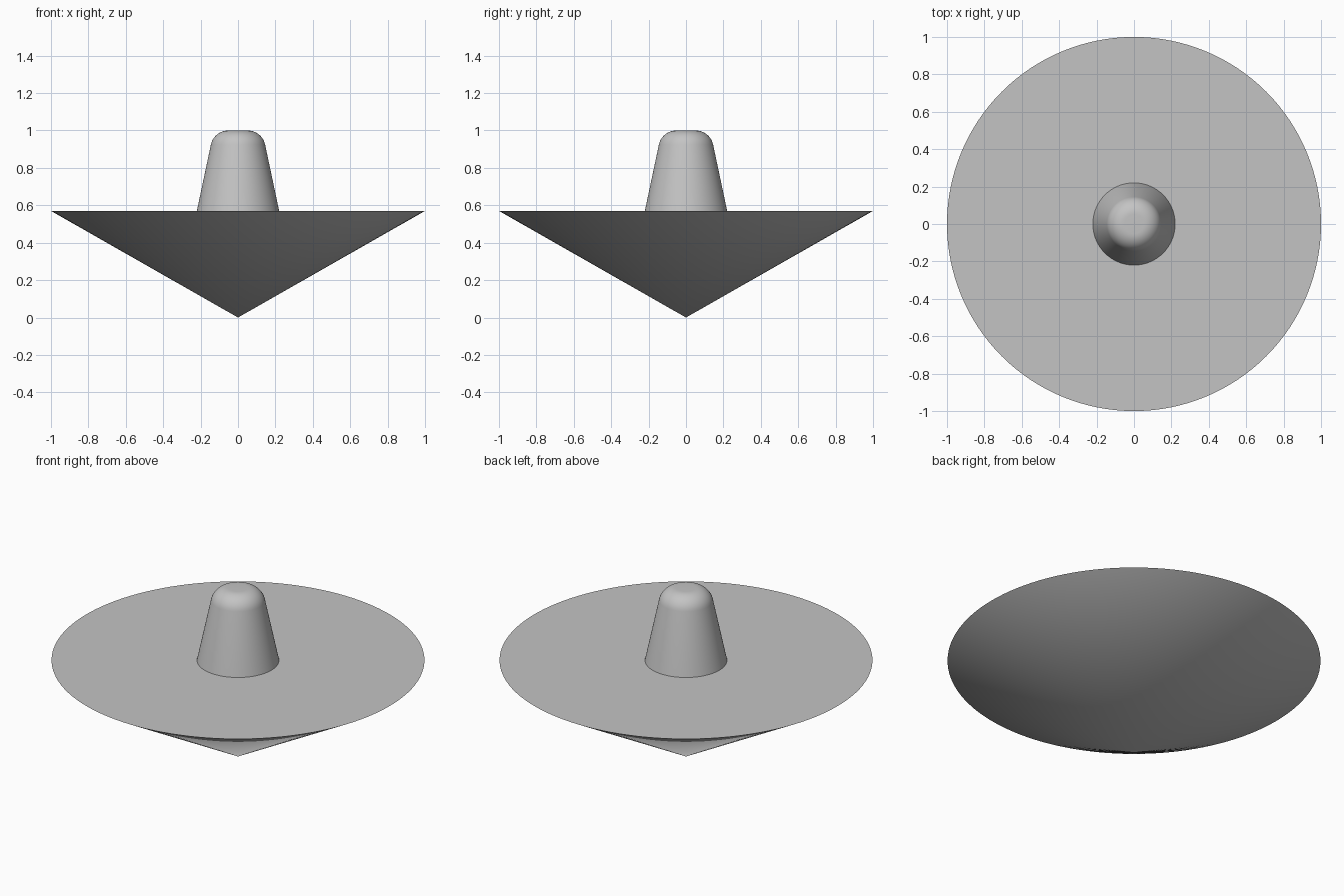
import bpy, bmesh
from math import sin, cos, pi, radians

default = bpy.data.objects.get("Cube")
if default:
    bpy.data.objects.remove(default, do_unlink=True)

SEGMENTS = 128
DECK_Z = 0.57

# Single grey material
grey = bpy.data.materials.new("plain_grey")
grey.use_nodes = True
colour = (0.55, 0.55, 0.55, 1)
grey.diffuse_color = colour
grey.node_tree.nodes["Principled BSDF"].inputs["Base Color"].default_value = colour


def revolve(name, profile):
    """Turn a (radius, height) profile around the z axis."""
    bm = bmesh.new()
    verts = [bm.verts.new((r, 0, z)) for r, z in profile]
    edges = [bm.edges.new(pair) for pair in zip(verts, verts[1:])]
    bmesh.ops.spin(bm, geom=verts + edges, cent=(0, 0, 0), axis=(0, 0, 1),
                   angle=2 * pi, steps=SEGMENTS, use_merge=True)
    bmesh.ops.remove_doubles(bm, verts=bm.verts, dist=0.0001)
    bmesh.ops.recalc_face_normals(bm, faces=bm.faces)
    mesh = bpy.data.meshes.new(name)
    bm.to_mesh(mesh)
    bm.free()
    mesh.materials.append(grey)
    obj = bpy.data.objects.new(name, mesh)
    bpy.context.collection.objects.link(obj)
    bpy.ops.object.select_all(action='DESELECT')
    obj.select_set(True)
    bpy.context.view_layer.objects.active = obj
    bpy.ops.object.shade_smooth_by_angle(angle=radians(30))
    return obj


# Conical body with a flat deck
revolve("cone_body", [(0, 0), (1, DECK_Z), (0, DECK_Z)])

# Tapered handle with a rounded shoulder and a flat crown
round_r, taper, steps = 0.095, radians(12), 10
shoulder = []
for i in range(steps + 1):
    a = taper + (pi / 2 - taper) * i / steps
    shoulder.append((0.052 + round_r * cos(a), 1 - round_r + round_r * sin(a)))
revolve("handle", [(0, DECK_Z), (0.22, DECK_Z)] + shoulder + [(0, 1)])
